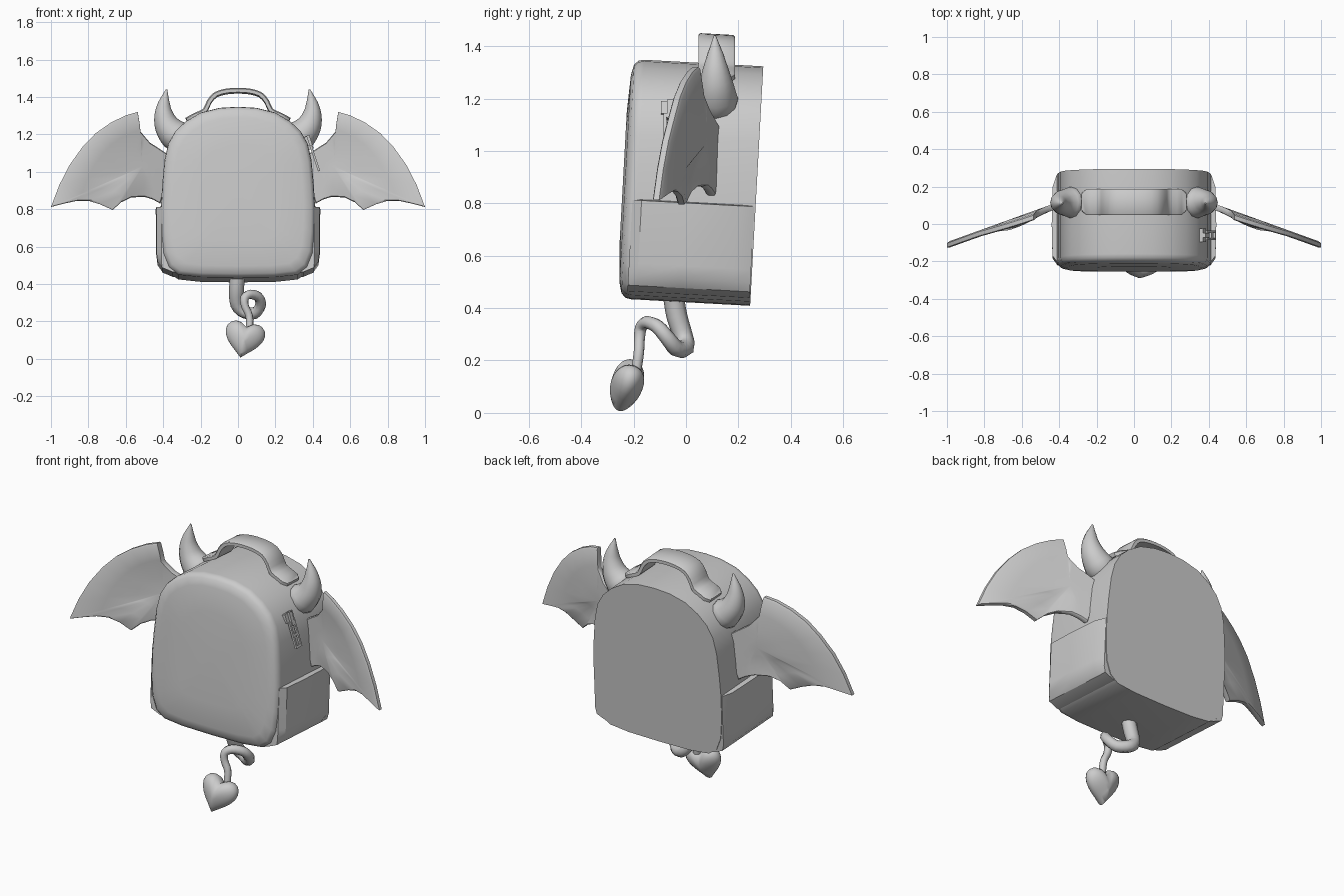
import bpy, bmesh, math
from mathutils import Vector, Matrix

if "Cube" in bpy.data.objects:
    bpy.data.objects.remove(bpy.data.objects["Cube"])

grey = bpy.data.materials.new("plain grey")
grey.use_nodes = True
grey.diffuse_color = (0.6, 0.6, 0.6, 1)
grey.node_tree.nodes["Principled BSDF"].inputs["Base Color"].default_value = (0.6, 0.6, 0.6, 1)


def finish(name, bm, angle=35, mirror=False):
    """Turn a bmesh into a shaded object, optionally mirrored across x."""
    bmesh.ops.recalc_face_normals(bm, faces=bm.faces)
    mesh = bpy.data.meshes.new(name)
    bm.to_mesh(mesh)
    bm.free()
    ob = bpy.data.objects.new(name, mesh)
    bpy.context.collection.objects.link(ob)
    mesh.materials.append(grey)
    bpy.ops.object.select_all(action='DESELECT')
    ob.select_set(True)
    bpy.context.view_layer.objects.active = ob
    bpy.ops.object.shade_smooth_by_angle(angle=math.radians(angle))
    if mirror:
        mod = ob.modifiers.new("Mirror", 'MIRROR')
        mod.use_mirror_merge = False
    return ob


def loft(rings):
    """Skin closed rings of points and close both ends with a fan."""
    bm = bmesh.new()
    loops = [[bm.verts.new(p) for p in ring] for ring in rings]
    n = len(loops[0])
    for a, b in zip(loops, loops[1:]):
        for i in range(n):
            j = (i + 1) % n
            bm.faces.new((a[i], a[j], b[j], b[i]))
    for ring in (loops[0], loops[-1]):
        mid = bm.verts.new(sum((v.co for v in ring), Vector()) / n)
        for i in range(n):
            bm.faces.new((ring[i], ring[(i + 1) % n], mid))
    return bm


def smooth_path(pts, steps):
    """Catmull-Rom through points of any dimension."""
    pts = [Vector(p) for p in pts]
    ext = [2 * pts[0] - pts[1]] + pts + [2 * pts[-1] - pts[-2]]
    out = []
    for a, b, c, d in zip(ext, ext[1:], ext[2:], ext[3:]):
        for s in range(steps):
            t = s / steps
            out.append(0.5 * (2 * b + (c - a) * t + (2 * a - 5 * b + 4 * c - d) * t * t
                              + (3 * b - a - 3 * c + d) * t ** 3))
    return out + [pts[-1]]


def tube(pts, radii, sides=10, steps=3):
    """Tapered round tube along a smooth path."""
    path = smooth_path(pts, steps)
    rings = []
    side = Vector((0, 1, 0))
    for i, p in enumerate(path):
        tan = (path[min(i + 1, len(path) - 1)] - path[max(i - 1, 0)]).normalized()
        side = (side - tan * side.dot(tan)).normalized()
        up = tan.cross(side)
        k = i / steps
        lo = min(int(k), len(radii) - 2)
        r = radii[lo] + (radii[lo + 1] - radii[lo]) * (k - lo)
        rings.append([p + r * (side * math.cos(a) + up * math.sin(a))
                      for a in (math.tau * s / sides for s in range(sides))])
    return loft(rings)


def lean(x, y, z):
    """The bag leans slightly backwards."""
    return Vector((x, y + 0.055 * (z - 0.88), z - 0.055 * (y - 0.03)))


# Bag body: arched outline lofted from back to a softly domed front
half = [(0, .422), (.2, .425), (.32, .438), (.37, .475), (.4, .55), (.41, .66), (.412, .8), (.405, .92),
        (.393, 1.05), (.372, 1.14), (.335, 1.205), (.28, 1.257), (.2, 1.305), (.1, 1.33), (0, 1.336)]
outline = half + [(-x, z) for x, z in half[-2:0:-1]]


def body_ring(y, inset):
    sx, sz = 1 - inset / .41, 1 - inset / .457
    return [lean(x * sx, y, .879 + (z - .879) * sz) for x, z in outline]


finish("bag_body", loft([body_ring(.27, 0), body_ring(-.185, 0), body_ring(-.205, .004),
                         body_ring(-.222, .02), body_ring(-.232, .06), body_ring(-.24, .2)]), 40)

# Side pockets
section = [(.3, .447), (.35, .452), (.405, .475), (.43, .51), (.438, .56), (.44, .8), (.39, .806), (.3, .806)]
rings = [[lean(min(x, .44 - cut), y, z) for x, z in section]
         for y, cut in ((-.2, .03), (-.165, .004), (0, 0), (.2, .004), (.266, .026))]
finish("side_pockets", loft(rings), 30, True)

# Horns
finish("horns", tube([(.29, .115, 1.17), (.34, .115, 1.2), (.38, .115, 1.25), (.397, .113, 1.31),
                      (.395, .112, 1.37), (.382, .11, 1.44)],
                     [.078, .084, .068, .05, .031, .004], 12), 60, True)

# Carry handle: a bent strap with flat feet
strap = smooth_path([(-.275, 1.276), (-.225, 1.302), (-.178, 1.325), (-.155, 1.372), (-.12, 1.412), (-.06, 1.43),
                     (0, 1.434)], 2)
strap += [Vector((-p.x, p.y)) for p in strap[-2::-1]]
rings = []
for i, p in enumerate(strap):
    tan = (strap[min(i + 1, len(strap) - 1)] - strap[max(i - 1, 0)]).normalized()
    nrm = Vector((-tan.y, tan.x)) * .012
    w = .05 if i in (0, len(strap) - 1) else .07
    ring = []
    for y, s in ((-w, -1), (w, -1), (w, .5), (w - .008, 1), (.008 - w, 1), (-w, .5)):
        q = p + nrm * s
        ring.append((q.x, .117 + y, q.y - .055 * y))
    rings.append(ring)
finish("carry_handle", loft(rings), 40)

# Bat wings: scalloped outline fanned around a joint, with a raised finger ridge
edge = [(.37, 1.09), (.43, 1.13), (.47, 1.155), (.5, 1.19), (.521, 1.215), (.526, 1.26), (.536, 1.32), (.6, 1.302), (.68, 1.263),
        (.76, 1.207), (.83, 1.135), (.9, 1.037), (.955, .93), (1, .812), (.93, .83), (.86, .845), (.8, .845),
        (.74, .827), (.67, .796), (.625, .837), (.57, .863), (.5, .866), (.455, .852), (.415, .83), (.38, .95)]
joint = Vector((.51, 1.03))
finger = (Vector((.67, .796)) - joint).normalized()


def wing_y(q):
    d = q - joint
    off = abs(d.x * finger.y - d.y * finger.x)
    ridge = max(0, 1 - off / .1) * min(1, max(0, d.dot(finger)) / .12)
    return .095 - .36 * (q.x - .42) - .022 * ridge - .1 * max(0, q.y - 1.15)


bm = bmesh.new()
sheets = []
for face in (-1, 1):
    loops = []
    for f in (1, .97, .66, .33):
        thick = .011 if f == 1 else .017
        ring = []
        for p in edge:
            q = joint + (Vector(p) - joint) * f
            ring.append(bm.verts.new((q.x, wing_y(q) + face * thick, q.y)))
        loops.append(ring)
    mid = bm.verts.new((joint.x, wing_y(joint) + face * .017, joint.y))
    for i in range(len(edge)):
        j = (i + 1) % len(edge)
        for a, b in zip(loops, loops[1:]):
            bm.faces.new((a[i], a[j], b[j], b[i]))
        bm.faces.new((loops[-1][i], loops[-1][j], mid))
    sheets.append(loops[0])
for i in range(len(edge)):
    j = (i + 1) % len(edge)
    bm.faces.new((sheets[0][i], sheets[0][j], sheets[1][j], sheets[1][i]))
finish("bat_wings", bm, 40, True)

# Curled tail
finish("tail", tube([(0, -.05, .46), (-.008, -.035, .37), (-.004, -.01, .29), (.035, -.002, .25), (.09, -.035, .245),
                     (.12, -.07, .285), (.11, -.11, .33), (.065, -.15, .345), (.035, -.172, .325),
                     (.038, -.178, .28), (.06, -.18, .23), (.063, -.19, .16)],
                    [.04, .04, .037, .035, .032, .029, .027, .025, .023, .021, .02, .02], 8), 60)

# Heart at the tail tip
bm = bmesh.new()
bmesh.ops.create_uvsphere(bm, u_segments=20, v_segments=14, radius=1,
                          matrix=Matrix.Rotation(math.pi / 2, 4, 'X'))
for v in bm.verts:
    x, y, z = v.co
    v.co = (x * .107, y * .06 * (1 + .25 * z), z * .085 + .075 * abs(x) ** .8 * (1 - .25 * abs(x)) - .02)
bm.transform(Matrix.Translation((.033, -.226, .106)) @ Matrix.Rotation(.2, 4, 'Y')
             @ Matrix.Rotation(-.3, 4, 'X'))
finish("tail_heart", bm, 60)

# Zip slider with its pull tab, lying on the bag's left side
bm = bmesh.new()


def block(x, y, z, sx, sy, sz):
    bmesh.ops.create_cube(bm, size=1, matrix=Matrix.Translation((x, y, z)) @ Matrix.Diagonal((sx, sy, sz, 1)))


block(0, 0, .065, .03, .07, .05)
block(.016, 0, .055, .025, .024, .075)
for s in (-1, 1):
    block(.018, .02 * s, -.03, .012, .012, .14)
for z in (.03, -.035, -.1):
    block(.018, 0, z, .012, .052, .014)
bm.transform(Matrix.Translation((.383, -.06, 1.1)) @ Matrix.Rotation(-.32, 4, 'Y'))
finish("zip_pull", bm, 30)
